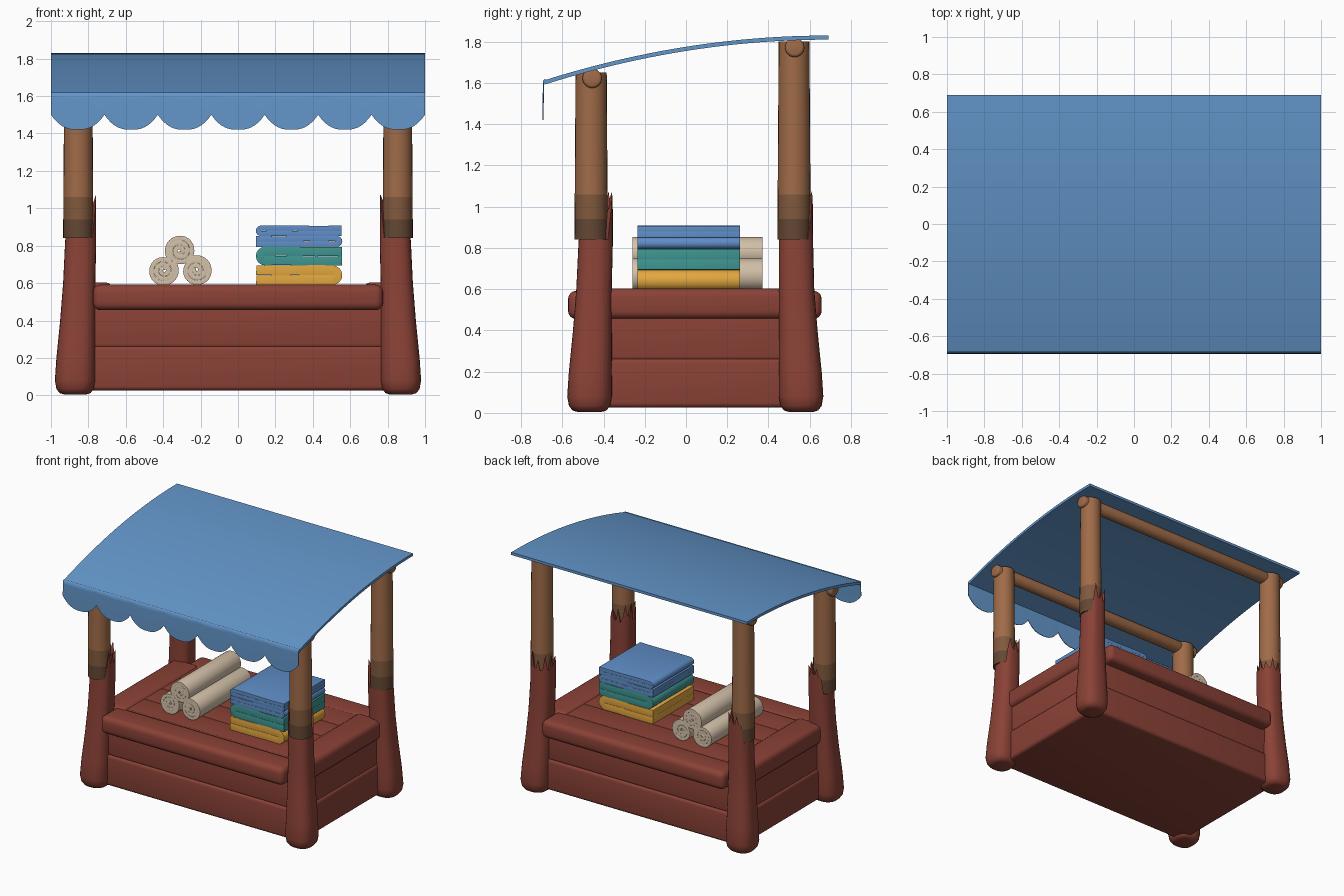
import bpy, bmesh, math, random
from mathutils import Vector

if "Cube" in bpy.data.objects:
    bpy.data.objects.remove(bpy.data.objects["Cube"])

random.seed(4)


def material(name, rgb):
    m = bpy.data.materials.new(name)
    m.diffuse_color = (*rgb, 1)
    m.use_nodes = True
    m.node_tree.nodes["Principled BSDF"].inputs["Base Color"].default_value = m.diffuse_color
    return m


BLUE = material("canopy blue", (0.125, 0.305, 0.59))
RED = material("painted red wood", (0.255, 0.054, 0.037))
BROWN = material("bare wood", (0.35, 0.148, 0.065))
MID = material("stained wood", (0.22, 0.1, 0.047))
DARK = material("dark stained wood", (0.125, 0.063, 0.034))
BEIGE = material("beige cloth", (0.66, 0.54, 0.40))
TEAL = material("teal cloth", (0.05, 0.305, 0.285))
YELLOW = material("yellow cloth", (0.77, 0.39, 0.05))
TOWEL = material("towel blue", (0.115, 0.27, 0.57))


def finish(name, bm, mats, solid=0, bevel=0, segments=3, angle=40):
    """Turn a bmesh into a smooth-shaded object, with modifiers applied."""
    bmesh.ops.recalc_face_normals(bm, faces=bm.faces)
    me = bpy.data.meshes.new(name)
    bm.to_mesh(me)
    bm.free()
    ob = bpy.data.objects.new(name, me)
    bpy.context.collection.objects.link(ob)
    for m in mats:
        me.materials.append(m)
    if solid:
        mod = ob.modifiers.new("thickness", "SOLIDIFY")
        mod.thickness, mod.offset = solid, 0
    if bevel:
        mod = ob.modifiers.new("round", "BEVEL")
        mod.width, mod.segments = bevel, segments
        mod.limit_method, mod.angle_limit = "ANGLE", math.radians(50)
    bpy.ops.object.select_all(action="DESELECT")
    ob.select_set(True)
    bpy.context.view_layer.objects.active = ob
    for mod in list(ob.modifiers):
        bpy.ops.object.modifier_apply(modifier=mod.name)
    bpy.ops.object.shade_smooth_by_angle(angle=math.radians(angle))
    return ob


def grid(rows):
    """Skin a list of equal-length point rows with quads."""
    bm = bmesh.new()
    vs = [[bm.verts.new(p) for p in row] for row in rows]
    for a, b in zip(vs, vs[1:]):
        for i in range(len(a) - 1):
            bm.faces.new((a[i], a[i + 1], b[i + 1], b[i]))
    return bm


def loft(rings):
    """Skin closed rings and cap both ends."""
    bm = bmesh.new()
    vs = [[bm.verts.new(p) for p in r] for r in rings]
    n = len(vs[0])
    for a, b in zip(vs, vs[1:]):
        for i in range(n):
            j = (i + 1) % n
            bm.faces.new((a[i], a[j], b[j], b[i]))
    bm.faces.new(vs[0])
    c = sum((Vector(p) for p in rings[-1]), Vector()) / n
    c.z = min(p[2] for p in rings[-1])
    top = bm.verts.new(c)
    for i in range(n):
        bm.faces.new((vs[-1][i], vs[-1][(i + 1) % n], top))
    return bm


def box(name, x, y, z, mat, bevel):
    bm = bmesh.new()
    bmesh.ops.create_cube(bm, size=1)
    for v in bm.verts:
        for k, (lo, hi) in enumerate((x, y, z)):
            v.co[k] = lo if v.co[k] < 0 else hi
    return finish(name, bm, [mat], bevel=bevel, segments=4)


def circle(cx, cy, z, r, n=24):
    return [(cx + r * math.cos(2 * math.pi * i / n), cy + r * math.sin(2 * math.pi * i / n), z)
            for i in range(n)]


def leg(name, sx, inner_y, sy):
    """Flared red leg with a splintered top on its inner and rear sides."""
    n, rings = 32, []
    tips = [(0.94 if i % 3 else 1.02) + random.uniform(0, 0.06) for i in range(n)]
    for z, h in ((0.005, 0.06), (0.012, 0.083), (0.035, 0.1), (0.08, 0.108), (0.2, 0.104),
                 (0.4, 0.094), (0.6, 0.086), (0.81, 0.081), (None, 0.08)):
        reach = 0.108 if z is not None and z < 0.1 else h
        cx, cy = sx * (0.763 + reach), inner_y + sy * reach
        ring = []
        for i in range(n):
            a = 2 * math.pi * i / n
            c, s = math.cos(a), math.sin(a)
            k = h / (abs(c) ** 2.6 + abs(s) ** 2.6) ** (1 / 2.6)
            zz = z
            splint = -sx * c + s > 0.2
            if z is None:
                zz = tips[i] if splint else 0.84
            if splint and (z is None or z > 0.7):
                k *= 1.06
            ring.append((cx + k * c, cy + k * s, zz))
        rings.append(ring)
    finish(name, loft(rings), [RED])


# Legs, posts
for side, sx in (("left", -1), ("right", 1)):
    for end, inner, sy, py, top in (("front", -0.36, -1, -0.46, 1.65), ("back", 0.45, 1, 0.524, 1.80)):
        leg(f"{end}_{side}_leg", sx, inner, sy)
        heights = (0.84, 0.94, 1.06, 1.3, top)
        bm = loft([circle(sx * 0.854, py, z, 0.081 - 0.006 * (z - 0.84) / 0.9) for z in heights])
        for f in bm.faces:
            z = f.calc_center_median().z
            f.material_index = 2 if z < 0.94 else 1 if z < 1.06 else 0
        finish(f"{end}_{side}_post", bm, [BROWN, MID, DARK])

# Crossbeams under the canopy
for name, y, z in (("front_beam", -0.455, 1.622), ("back_beam", 0.527, 1.772)):
    bm = bmesh.new()
    bmesh.ops.create_cone(bm, cap_ends=True, segments=24, radius1=0.047, radius2=0.047, depth=1.9)
    for v in bm.verts:
        v.co = (v.co.z, y + v.co.x, z + v.co.y)
    finish(name, bm, [BROWN], bevel=0.015)

# Counter: two plank courses, rim bars and top boards
box("lower_planks", (-0.87, 0.87), (-0.49, 0.58), (0.025, 0.265), RED, 0.025)
box("upper_planks", (-0.86, 0.86), (-0.48, 0.57), (0.25, 0.5), RED, 0.025)
box("front_rim", (-0.775, 0.775), (-0.572, -0.36), (0.455, 0.592), RED, 0.04)
box("back_rim", (-0.775, 0.775), (0.45, 0.658), (0.455, 0.592), RED, 0.04)
for side, sx in (("left", -1), ("right", 1)):
    box(f"{side}_rim", sorted((sx * 0.67, sx * 0.885)), (-0.41, 0.5), (0.455, 0.604), RED, 0.04)
for i in range(4):
    y = -0.37 + 0.21 * i
    box(f"top_board_{i + 1}", (-0.69, 0.69), (y, y + 0.209), (0.5, 0.59), RED, 0.006)

# Canopy sheet, sagging toward the front
rows = []
for i in range(25):
    t = i / 24
    rows.append([(x, 0.69 - 1.378 * t, 1.82 - 0.218 * t * t) for x in (-1, 1)])
finish("canopy", grid(rows), [BLUE], solid=0.02)

# Scalloped valance, wrapping over the front edge of the canopy
rows = []
for j in range(8):
    row = []
    for i in range(7 * 16 + 1):
        u = abs((i % 16) / 8 - 1)
        low = 1.42 + 0.08 * u ** 2.6
        t = j / 7
        row.append((-1 + 2 * i / 112, -0.69 - 0.003 * math.sin(t * math.pi / 2), 1.612 + (low - 1.612) * t))
    rows.append(row)
rows.insert(0, [(p[0], -0.682, 1.618) for p in rows[0]])
finish("valance", grid(rows), [BLUE], solid=0.005, angle=60)


def cloth(name, path, y0, y1, thick, mat, soft):
    """Extrude an x-z path along y as a thick, soft-edged cloth."""
    rows = [[(x, y, z) for x, z in path] for y in (y0, y1)]
    finish(name, grid(rows), [mat], solid=thick, bevel=thick * soft, segments=3, angle=60)


# Rolled towels: spirals of thick cloth
for k, (cx, cz, turn) in enumerate(((-0.398, 0.668, 0.8), (-0.222, 0.668, 2.2), (-0.31, 0.772, 4.0))):
    path = []
    for i in range(81):
        a = i / 80 * 3.0
        r = min(0.004 + 0.0255 * a, 0.069)
        a = 2 * math.pi * a + turn
        path.append((cx + r * math.cos(a), cz + r * math.sin(a)))
    cloth(f"rolled_towel_{k + 1}", path, -0.26, 0.37, 0.0245, BEIGE, 0.28)


def folded(name, x0, x1, z0, z1, layers, mat, flip):
    """Zigzag folded towel with round turns at the ends."""
    p = (z1 - z0) / layers
    r, mid, half = p / 2, (x0 + x1) / 2, (x1 - x0) / 2 - p
    path = []
    for k in range(layers):
        z = z0 + p * (k + 0.5)
        d = 1 if k % 2 == 0 else -1
        for i in range(9):
            s = i / 8 * 2 - 1
            path.append((d * s * half, z + 0.0015 * math.sin(3 * d * s)))
        if k < layers - 1:
            for i in range(1, 8):
                a = -math.pi / 2 + math.pi * i / 8
                path.append((d * (half + r * math.cos(a)), z + r + r * math.sin(a)))
    # loose ends reach out to the fold line
    for end in (0, -1):
        x, z = path[end]
        path[end] = (x + math.copysign(p * 0.95, x), z)
    cloth(name, [(mid + flip * x, z) for x, z in path], -0.235, 0.262, p * 0.98, mat, 0.3)


# Folded towel stack
folded("yellow_towel", 0.095, 0.558, 0.59, 0.695, 2, YELLOW, 1)
folded("teal_towel", 0.095, 0.558, 0.694, 0.795, 2, TEAL, -1)
folded("lower_blue_towel", 0.095, 0.558, 0.794, 0.852, 2, TOWEL, 1)
folded("upper_blue_towel", 0.095, 0.555, 0.851, 0.908, 2, TOWEL, -1)
